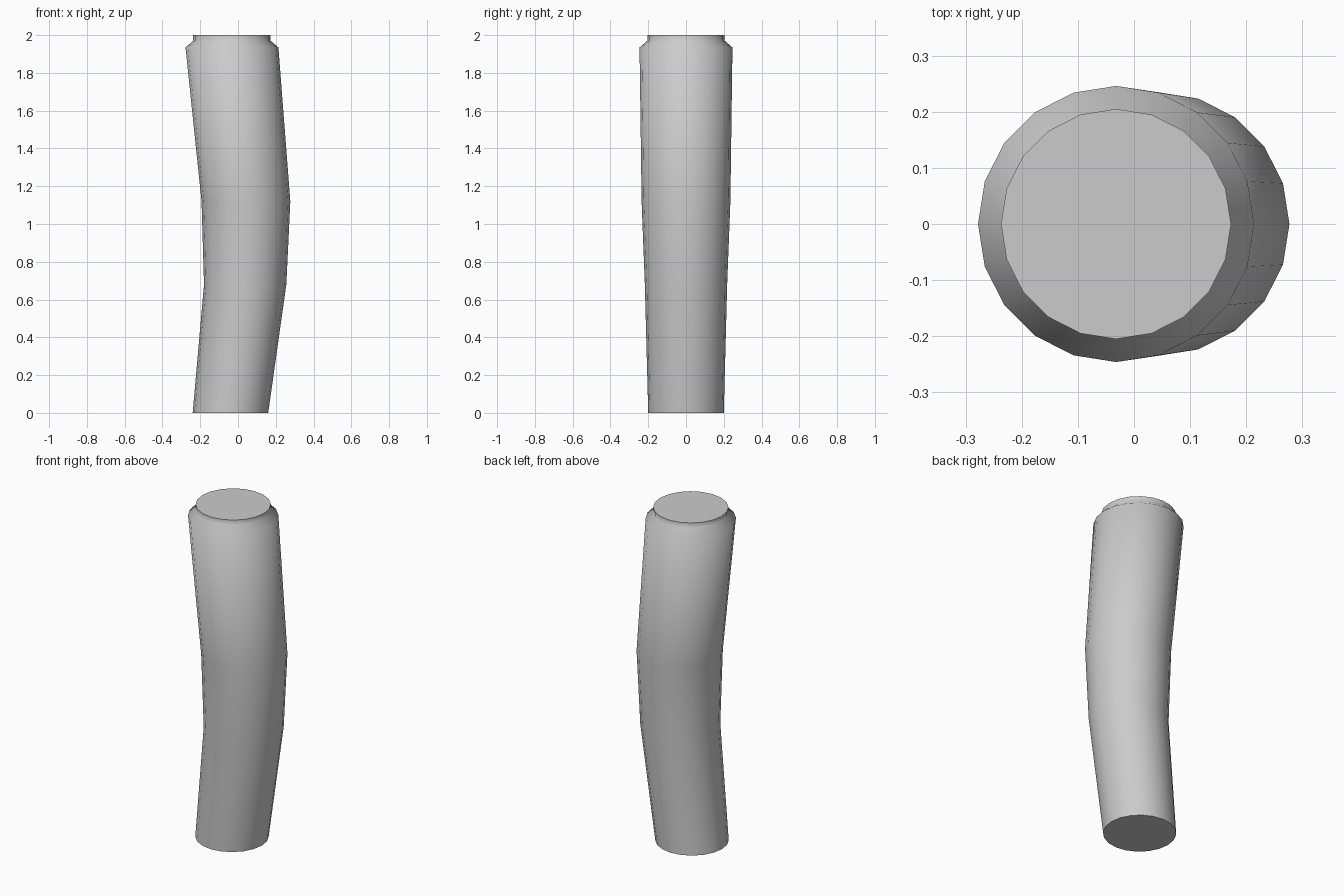
import bpy, bmesh
from math import cos, sin, tau, radians

if "Cube" in bpy.data.objects:
    bpy.data.objects.remove(bpy.data.objects["Cube"])

SIDES = 20
# Cross-sections: (height, centre x, radius)
RINGS = [
    (0.0, -0.04, 0.20),
    (0.68, 0.038, 0.218),
    (1.12, 0.042, 0.235),
    (1.935, -0.032, 0.246),
    (1.97, -0.032, 0.205),
    (2.0, -0.032, 0.205),
]

bm = bmesh.new()

# Rings of the bent, slightly flared column
loops = []
for z, cx, r in RINGS:
    loops.append([bm.verts.new((cx + r * cos(tau * i / SIDES), r * sin(tau * i / SIDES), z))
                  for i in range(SIDES)])

# Side walls
for a, b in zip(loops, loops[1:]):
    for i in range(SIDES):
        j = (i + 1) % SIDES
        bm.faces.new((a[i], a[j], b[j], b[i]))

# End caps
bm.faces.new(loops[0][::-1])
bm.faces.new(loops[-1])

mesh = bpy.data.meshes.new("bent_column")
bm.to_mesh(mesh)
bm.free()
column = bpy.data.objects.new("bent_column", mesh)
bpy.context.collection.objects.link(column)

# Smooth sides, sharp cap rims
bpy.context.view_layer.objects.active = column
column.select_set(True)
bpy.ops.object.shade_smooth_by_angle(angle=radians(60))
